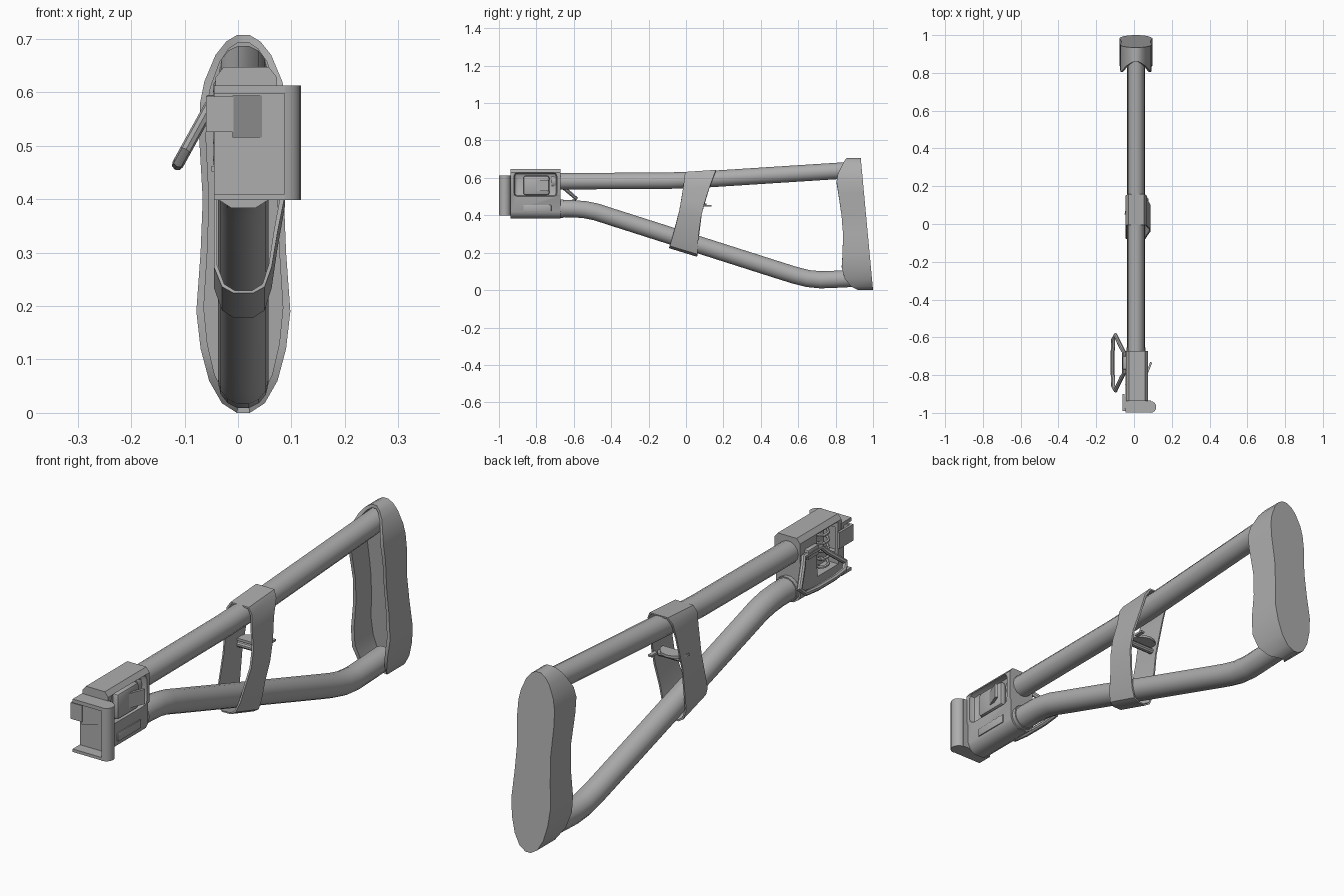
import bpy, bmesh, math
from mathutils import Vector

cube = bpy.data.objects.get("Cube")
if cube:
    bpy.data.objects.remove(cube, do_unlink=True)

GREY = (0.42, 0.42, 0.42, 1)
mat = bpy.data.materials.new("gunmetal grey")
mat.use_nodes = True
mat.diffuse_color = GREY
mat.node_tree.nodes["Principled BSDF"].inputs["Base Color"].default_value = GREY
CX = 0.01  # centre line of the tubes


def add(name, verts, faces, smooth=True):
    mesh = bpy.data.meshes.new(name)
    mesh.from_pydata([tuple(v) for v in verts], [], faces)
    bm = bmesh.new()
    bm.from_mesh(mesh)
    bmesh.ops.recalc_face_normals(bm, faces=bm.faces)
    bm.to_mesh(mesh)
    bm.free()
    mesh.materials.append(mat)
    ob = bpy.data.objects.new(name, mesh)
    bpy.context.collection.objects.link(ob)
    if smooth:
        shade(ob)
    return ob


def shade(ob):
    bpy.ops.object.select_all(action='DESELECT')
    ob.select_set(True)
    bpy.context.view_layer.objects.active = ob
    bpy.ops.object.shade_smooth_by_angle(angle=math.radians(35))


def loft(name, rings, caps=True, loop=False):
    """Skin equal-length closed rings of points."""
    n, m = len(rings[0]), len(rings)
    verts = [p for r in rings for p in r]
    faces = []
    for i in range(m if loop else m - 1):
        a, b = i * n, (i + 1) % m * n
        faces += [(a + k, a + (k + 1) % n, b + (k + 1) % n, b + k) for k in range(n)]
    if caps and not loop:
        faces += [tuple(range(n)), tuple(range((m - 1) * n, m * n))]
    return add(name, verts, faces)


def sweep(name, pts, r, sides=14, loop=False, side=Vector((1, 0, 0))):
    """Round tube along a path; side is a direction kept across the path."""
    pts = [Vector(p) for p in pts]
    rings = []
    for i, p in enumerate(pts):
        q0 = pts[i - 1] if loop or i else p
        q1 = pts[(i + 1) % len(pts)] if loop or i < len(pts) - 1 else p
        t = (q1 - q0).normalized()
        v = t.cross(side).normalized()
        u = v.cross(t)
        rings.append([p + r * (u * math.cos(a) + v * math.sin(a))
                      for a in (2 * math.pi * k / sides for k in range(sides))])
    return loft(name, rings, loop=loop)


def box(name, lo, hi, bevel=0.0):
    bm = bmesh.new()
    bmesh.ops.create_cube(bm, size=1)
    for v in bm.verts:
        v.co = [lo[i] if v.co[i] < 0 else hi[i] for i in range(3)]
    if bevel:
        bmesh.ops.bevel(bm, geom=bm.edges[:], offset=bevel, segments=2, affect='EDGES', profile=0.5)
    bm.verts.index_update()
    verts = [v.co.copy() for v in bm.verts]
    faces = [[v.index for v in f.verts] for f in bm.faces]
    bm.free()
    return add(name, verts, faces)


def cut(ob, cutter):
    mod = ob.modifiers.new("cut", 'BOOLEAN')
    mod.operation, mod.solver, mod.object = 'DIFFERENCE', 'EXACT', cutter
    bpy.context.view_layer.objects.active = ob
    bpy.ops.object.modifier_apply(modifier=mod.name)
    bpy.data.objects.remove(cutter, do_unlink=True)
    shade(ob)


def lerp(table, x):
    for (a, fa), (b, fb) in zip(table, table[1:]):
        if x <= b:
            return fa + (fb - fa) * (x - a) / (b - a)
    return table[-1][1]


# Frame tubes
sweep("upper_tube", [(CX, -0.72, 0.582), (CX, -0.1, 0.585), (CX, 0.1, 0.592), (CX, 0.9, 0.643)], 0.045)
lower = [(-0.72, .436), (-0.6, .435), (-0.54, .43), (-0.48, .418), (-0.4, .392), (0.5, .105),
         (0.58, .08), (0.65, .062), (0.72, .055), (0.8, .058), (0.92, .064)]
sweep("lower_tube", [(CX, y, z) for y, z in lower], 0.047)

# Butt pad: hollow shell, waisted outline, open towards the front
half = [(0.0, .012), (.018, .04), (.06, .064), (.12, .08), (.19, .088), (.3, .08), (.4, .076),
        (.52, .083), (.58, .081), (.62, .073), (.67, .052), (.695, .032), (.707, .012)]
front = [(0.0, .92), (.03, .86), (.11, .832), (.27, .842), (.42, .83), (.6, .802), (.69, .845), (.707, .86)]
outline = [(w, z) for z, w in half] + [(-w, z) for z, w in reversed(half)]


def pad_ring(depth, inset):
    ring = []
    for w, z in outline:
        back = 1.0 - 0.093 * z
        y = lerp(front, z)
        k = 1 - inset / 0.088
        zi = 0.355 + (z - 0.355) * (1 - inset / 0.355)
        ring.append((CX + w * k, y + (back - y) * depth, zi))
    return ring


loft("butt_pad", [pad_ring(0.75, 0.014), pad_ring(0, 0.014), pad_ring(0, 0), pad_ring(1, 0)])

# Clamp band wrapped round both tubes
section = [(-.045, .12), (-.03, .03), (-.008, 0), (.028, 0), (.05, .03), (.063, .12), (.074, .28),
           (.088, .45), (.088, .62), (.074, .8), (.068, .94), (.052, 1), (-.03, 1), (-.046, .94),
           (-.046, .8), (-.045, .5)]


def band_ring(shrink, back):
    ring = []
    for x, t in section:
        bow = math.sin(math.pi * t)
        y, z = ((.06 + .1 * t - .025 * bow, .178 + .465 * t) if back
                else (-.09 + .085 * t + .012 * bow, .224 + .408 * t))
        mid = 0.41
        ring.append((CX + (x - CX) * (1 - shrink / .055), y, mid + (z - mid) * (1 - shrink / .22)))
    return ring


loft("clamp_band", [band_ring(0, 0), band_ring(0, 1), band_ring(.006, 1), band_ring(.006, 0)], loop=True)

# Shelf and pin between the band walls
arc = [(CX + .06 * math.cos(a), .05 + .06 * math.sin(a)) for a in (math.pi * k / 8 for k in range(9))]
loft("band_shelf", [[(x, y, z) for x, y in arc] for z in (.452, .462)])
sweep("band_pin", [(-.045, .06, .435), (.085, .06, .435)], .012, 10, side=Vector((0, 0, 1)))
box("band_tab", (.06, .095, .448), (.076, .135, .456))

# Hinge housing with chamfered top and rounded bottom
profile = [(-.045, .42), (-.035, .398), (-.012, .383), (.032, .383), (.056, .398), (.066, .42),
           (.066, .5), (.073, .51), (.073, .628), (.058, .647), (-.027, .647), (-.042, .628)]
housing = loft("hinge_housing", [[(x, y, z) for x, z in profile] for y in (-.938, -.672)])
cut(housing, box("side_pocket", (.045, -.92, .5), (.2, -.69, .628), .02))
cut(housing, box("spring_pocket", (-.2, -.915, .455), (.01, -.78, .625)))
cut(housing, box("front_pocket", (-.03, -1, .5), (.045, -.9, .6)))
box("bottom_plate", (.05, -.87, .42), (.07, -.72, .455), .003)
box("release_button", (.04, -.87, .507), (.07, -.73, .612), .013)
loft("release_lever", [[(.06, -.8, z), (.07, -.8, z), (.096, -.735, z), (.086, -.73, z)] for z in (.53, .59)])
sweep("tube_collar", [(CX, -.7, .436), (CX, -.655, .436)], .051)

# Spring inside the housing
turns = 5
sweep("lock_spring", [(-.022 + .02 * math.cos(k * math.pi / 5), -.85 + .02 * math.sin(k * math.pi / 5),
                       .46 + .16 * k / (turns * 10)) for k in range(turns * 10 + 1)],
      .006, 6, side=Vector((0, 0, 1)))

# Hinge bracket: plate, flanges and vertical knuckle
box("bracket_plate", (-.045, -.952, .4), (.09, -.935, .61))
for name, lo, hi in (("top_flange", .598, .613), ("bottom_flange", .398, .41)):
    box(name, (-.045, -.998, lo), (.09, -.935, hi))
knuckle = [(CX + .077 + .031 * math.cos(a), -.969 + .031 * math.sin(a))
           for a in (math.pi * k / 8 - math.pi / 2 for k in range(9))]
loft("hinge_knuckle", [[(x, y, z) for x, y in knuckle] for z in (.398, .613)])

# Catch hook on the bracket
box("catch_tab", (-.06, -.99, .526), (-.008, -.978, .592))
loft("catch_ramp", [[(-.01, -.99, z), (.055, -.945, z), (.055, -.93, z), (-.01, -.975, z)]
                    for z in (.515, .594)])
box("catch_arm", (-.06, -.99, .526), (-.05, -.9, .592))

# Sling loop hanging from the left wall
rim = [(0, -.79), (0, -.68), (.25, -.655), (.5, -.625), (.8, -.588), (1, -.61), (1.05, -.68), (1.05, -.79),
       (1, -.86), (.8, -.882), (.5, -.845), (.25, -.815)]
sweep("sling_loop", [(-.052 - .058 * s, y, .575 - .105 * s) for s, y in rim], .011, 8, True,
      Vector((.875, 0, -.484)))
box("sling_mount", (-.06, -.77, .555), (-.035, -.7, .595), .004)
